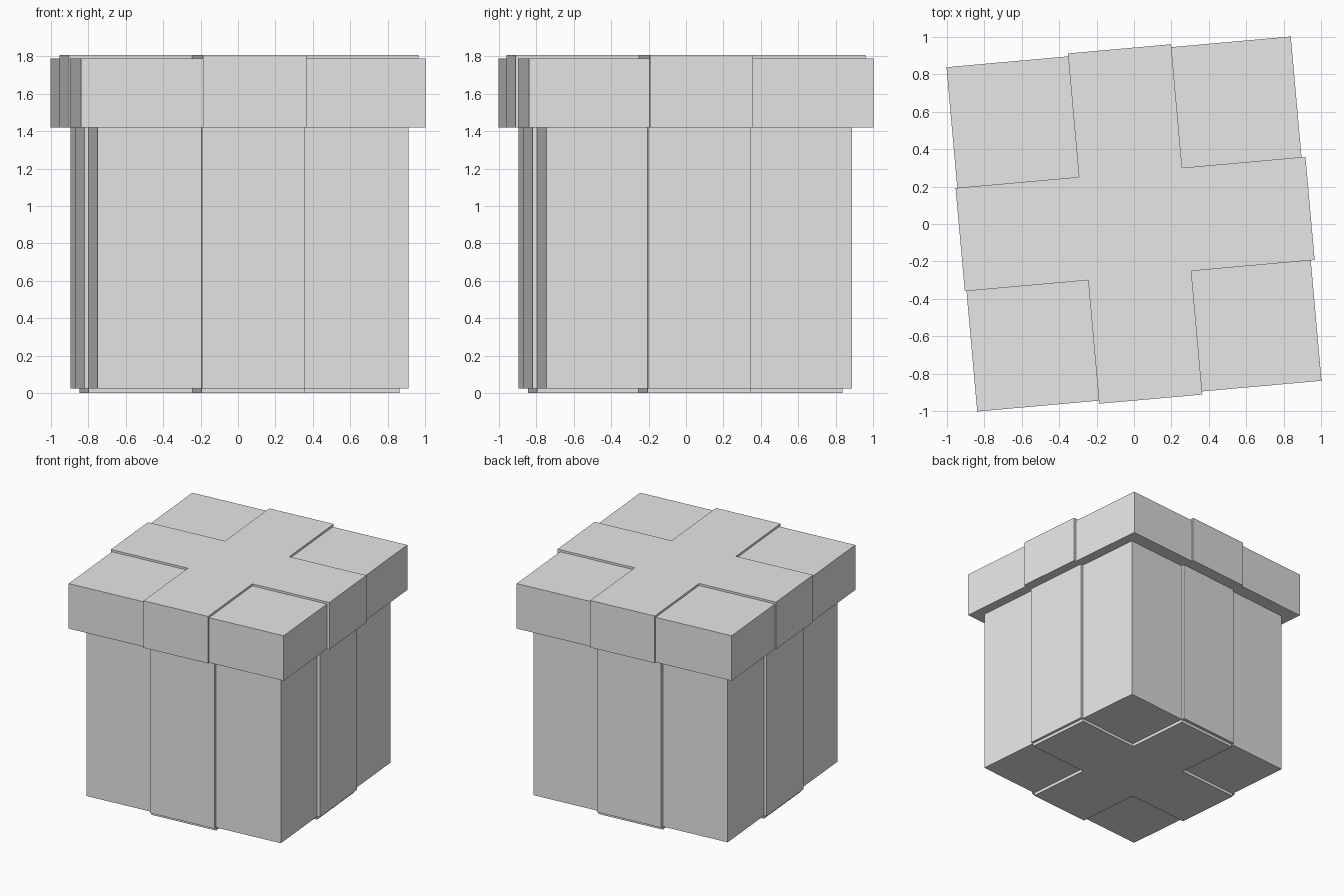
import bpy
import bmesh
import math

cube = bpy.data.objects.get("Cube")
if cube:
    bpy.data.objects.remove(cube, do_unlink=True)

TURN = math.radians(5.1)    # whole gift box is slightly turned
STRAP = 0.277               # half width of the ribbon

grey = bpy.data.materials.new("plain_grey")
grey.use_nodes = True
colour = (0.8, 0.8, 0.8, 1)
grey.diffuse_color = colour
grey.node_tree.nodes["Principled BSDF"].inputs["Base Color"].default_value = colour


def prism(name, outline, bottom, top, centre):
    """Extrude a flat outline upwards and turn it with the box."""
    bm = bmesh.new()
    face = bm.faces.new([bm.verts.new((x, y, bottom)) for x, y in outline])
    extruded = bmesh.ops.extrude_face_region(bm, geom=[face], use_keep_orig=True)
    verts = [v for v in extruded["geom"] if isinstance(v, bmesh.types.BMVert)]
    bmesh.ops.translate(bm, verts=verts, vec=(0, 0, top - bottom))
    bmesh.ops.recalc_face_normals(bm, faces=bm.faces)
    mesh = bpy.data.meshes.new(name)
    bm.to_mesh(mesh)
    bm.free()
    mesh.materials.append(grey)
    obj = bpy.data.objects.new(name, mesh)
    obj.location = (*centre, 0)
    obj.rotation_euler.z = TURN
    bpy.context.collection.objects.link(obj)
    return obj


def rectangle(a, b):
    return [(-a, -b), (a, -b), (a, b), (-a, b)]


def cross(a, b, w=STRAP):
    """Plus-shaped outline reaching a sideways and b front to back."""
    return [(-w, -b), (w, -b), (w, -w), (a, -w), (a, w), (w, w),
            (w, b), (-w, b), (-w, w), (-a, w), (-a, -w), (-w, -w)]


box_centre = (0.008, -0.004)

# Box with its wrapped ribbon
prism("box_body", rectangle(0.835, 0.82), 0.025, 1.42, box_centre)
prism("side_ribbon", cross(0.858, 0.844), 0.025, 1.42, box_centre)
prism("bottom_ribbon", cross(0.835, 0.82), 0, 0.025, box_centre)

# Lid with its wrapped ribbon
prism("lid", rectangle(0.924, 0.924), 1.42, 1.79, (0, 0))
prism("lid_ribbon", cross(0.939, 0.94), 1.42, 1.807, (0.006, 0))
